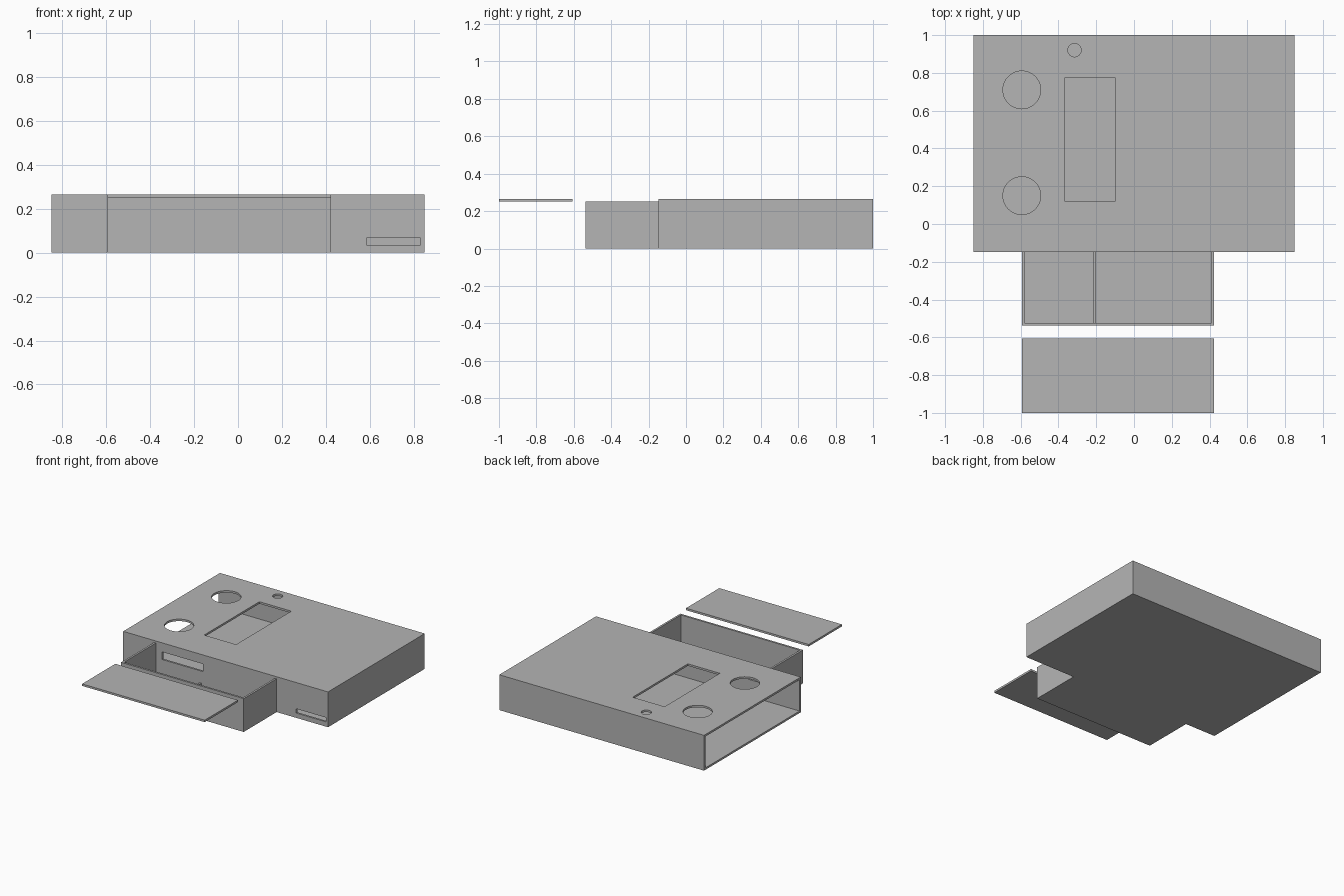
import bpy

if "Cube" in bpy.data.objects:
    bpy.data.objects.remove(bpy.data.objects["Cube"], do_unlink=True)

GREY = (0.46, 0.46, 0.46, 1.0)
mat = bpy.data.materials.new("plain grey")
mat.use_nodes = True
mat.diffuse_color = GREY
bsdf = next(n for n in mat.node_tree.nodes if n.type == 'BSDF_PRINCIPLED')
bsdf.inputs["Base Color"].default_value = GREY


def box(name, x, y, z):
    """Box spanning the given (min, max) ranges."""
    centre = [(a + b) / 2 for a, b in (x, y, z)]
    bpy.ops.mesh.primitive_cube_add(size=1, location=centre)
    ob = bpy.context.object
    ob.name = name
    ob.scale = [b - a for a, b in (x, y, z)]
    bpy.ops.object.transform_apply(location=False, rotation=False, scale=True)
    ob.data.materials.append(mat)
    return ob


def round_cutter(x, y, radius, z):
    bpy.ops.mesh.primitive_cylinder_add(vertices=48, radius=radius, depth=0.1, location=(x, y, z))
    ob = bpy.context.object
    ob.data.materials.append(mat)
    return ob


def cut(target, cutters):
    """Subtract each cutter from the target, then discard it."""
    for cutter in cutters:
        cutter.hide_render = True
        mod = target.modifiers.new("cut", 'BOOLEAN')
        mod.operation = 'DIFFERENCE'
        mod.solver = 'EXACT'
        mod.object = cutter
        bpy.context.view_layer.objects.active = target
        bpy.ops.object.modifier_apply(modifier=mod.name)
        bpy.data.objects.remove(cutter, do_unlink=True)


WALL = 0.015
HALF = 0.85                      # half width of the case
TOP = 0.265
FRONT, BACK = -0.147, 1.0        # case depth
TRAY_X = (-0.594, 0.424)
TRAY_FRONT = -0.538
TRAY_TOP = TOP - WALL

# Hollow case, open on its -x end
case = box("case", (-HALF, HALF), (FRONT, BACK), (0, TOP))
front_band = (FRONT - 0.03, FRONT + 0.05)
cut(case, [
    box("cavity", (-HALF - 0.1, HALF - WALL), (FRONT + WALL, BACK - WALL), (WALL, TOP - WALL)),
    # openings in the top
    box("display_window", (-0.365, -0.1), (0.12, 0.775), (TOP - 0.05, TOP + 0.05)),
    round_cutter(-0.594, 0.71, 0.1, TOP),
    round_cutter(-0.594, 0.15, 0.1, TOP),
    round_cutter(-0.315, 0.92, 0.035, TOP),
    # slots in the front wall
    box("cable_slot", (-0.527, -0.187), front_band, (0.14, 0.197)),
    box("card_slot", (0.586, 0.832), front_band, (0.036, 0.068)),
])

# Open tray against the front of the case
tray = box("tray", TRAY_X, (TRAY_FRONT, FRONT), (0, TRAY_TOP))
cut(tray, [box("tray_cavity", (TRAY_X[0] + WALL, TRAY_X[1] - WALL),
               (TRAY_FRONT + WALL, FRONT + 0.1), (WALL, TRAY_TOP + 0.1))])

# Low rib across the tray floor
box("tray_divider", (-0.215, -0.2), (TRAY_FRONT + WALL, FRONT), (WALL, 0.05))

# Loose lid in front of the tray
box("tray_lid", TRAY_X, (-1.0, -0.606), (TRAY_TOP, TOP))
